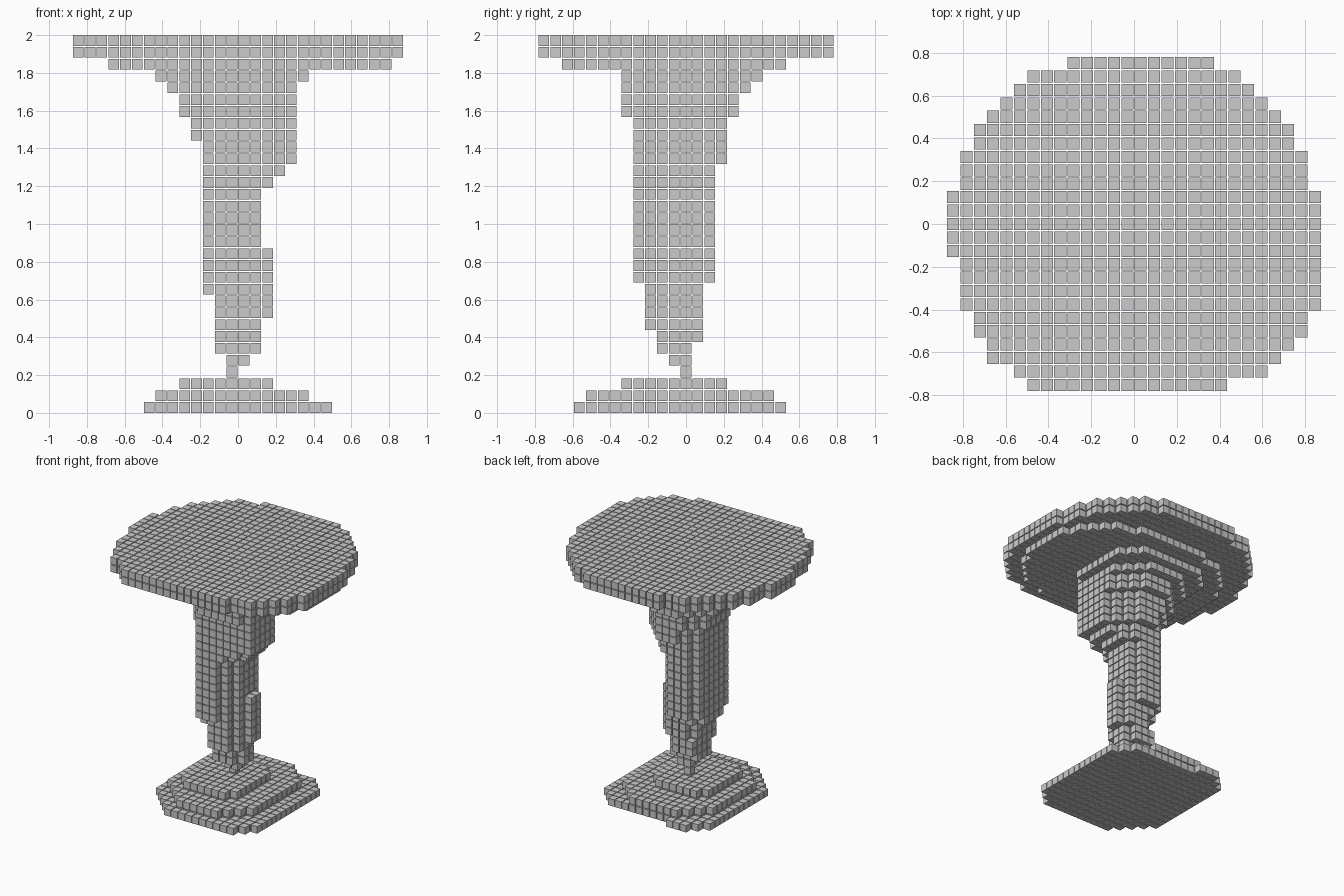
import bpy
import bmesh
from mathutils import Matrix, Vector

PITCH = 2 / 31.9        # spacing of the blocks
BLOCK = PITCH * 0.9     # block edge, leaving a thin gap

default = bpy.data.objects.get("Cube")
if default:
    bpy.data.objects.remove(default, do_unlink=True)


def oval(left, right, front, back, power=2.3):
    """Cells of a rounded layer; the right and back limits are exclusive."""
    cx, cy = (left + right) / 2, (front + back) / 2
    rx, ry = (right - left) / 2, (back - front) / 2
    return [(i, j) for i in range(left, right) for j in range(front, back)
            if abs((i + .5 - cx) / rx) ** power + abs((j + .5 - cy) / ry) ** power <= 1.03]


def chopped(left, right, front, back, fl=0, fr=0, bl=0, br=0):
    """Cells of a rectangular layer with stepped diagonal corners."""
    cells = []
    for i in range(left, right):
        for j in range(front, back):
            l, r, f, b = i - left, right - 1 - i, j - front, back - 1 - j
            if l + f >= fl and r + f >= fr and l + b >= bl and r + b >= br:
                cells.append((i, j))
    return cells


def spans(front, limits):
    """Cells given row by row as a left and right limit."""
    return [(i, front + n) for n, (a, b) in enumerate(limits) for i in range(a, b)]


def build(name, layers):
    """Make one object from (level, cells) layers of separate blocks."""
    bm = bmesh.new()
    for level, cells in layers:
        for i, j in cells:
            spot = Vector(((i + .5) * PITCH, j * PITCH, level * PITCH + BLOCK / 2))
            bmesh.ops.create_cube(bm, size=BLOCK, matrix=Matrix.Translation(spot))
    mesh = bpy.data.meshes.new(name)
    bm.to_mesh(mesh)
    bm.free()
    obj = bpy.data.objects.new(name, mesh)
    bpy.context.collection.objects.link(obj)
    return obj


# Round tabletop, two blocks thick
left_limits = [-8, -9] + [-11] * 2 + [-12] * 2 + [-13] * 4 + [-14] * 5 \
    + [-13] * 3 + [-12] * 2 + [-11, -10, -9, -8, -5]
right_limits = [7, 10, 11, 12] + [13] * 2 + [14] * 9 \
    + [13] * 3 + [12] * 2 + [11, 10, 9, 8, 6]
disc = spans(-12, list(zip(left_limits, right_limits)))
build("tabletop", [(31, disc), (30, disc)])

# Stepped flare below the tabletop
build("tabletop_flare", [
    (29, oval(-11, 13, -10, 9)),
    (28, oval(-7, 6, -5, 7, 3)),
    (27, chopped(-6, 5, -5, 6, fl=3, fr=1, bl=3, br=3)),
])

# Wide upper column, offset towards one side
upper = [(k, chopped(-5, 5, -5, 5, fl=3, fr=1, bl=3, br=3)) for k in (26, 25)]
upper += [(k, chopped(-4, 5, -4, 4, fl=1, bl=2, br=3)) for k in (24, 23)]
upper += [(k, chopped(-3, 5, -4, 4, bl=2, br=3)) for k in (22, 21)]
upper.append((20, chopped(-3, 4, -4, 3, fr=1, bl=1, br=2)))
upper.append((19, chopped(-3, 3, -4, 3, fr=2, bl=1, br=1)))
build("upper_column", upper)

# Slim middle column
middle = [(k, chopped(-3, 2, -4, 3, fr=2, bl=1, br=1)) for k in range(14, 19)]
middle += [(k, chopped(-3, 3, -4, 3, fr=3, bl=1, br=2)) for k in range(11, 14)]
build("middle_column", middle)

# Lower column tapering to a point
lower = [(10, chopped(-3, 3, -3, 2, fr=2, bl=1, br=1))]
lower += [(k, chopped(-2, 3, -3, 2, fr=2, bl=1, br=1)) for k in (9, 8)]
lower += [
    (7, chopped(-2, 2, -3, 2, fr=1, br=1)),
    (6, chopped(-2, 2, -2, 2, fr=1, br=1)),
    (5, chopped(-2, 2, -2, 1, fr=1)),
    (4, chopped(-1, 1, -1, 1)),
    (3, chopped(-1, 0, 0, 1)),
]
build("lower_column", lower)

# Stepped foot
foot_edge = chopped(-6, -3, 8, 9)
build("foot", [
    (2, oval(-5, 3, -5, 4, 3)),
    (1, chopped(-7, 6, -8, 8, fl=4, fr=3, bl=3, br=3)),
    (0, chopped(-8, 8, -9, 8, fl=4, fr=2, bl=1, br=2) + foot_edge),
])
